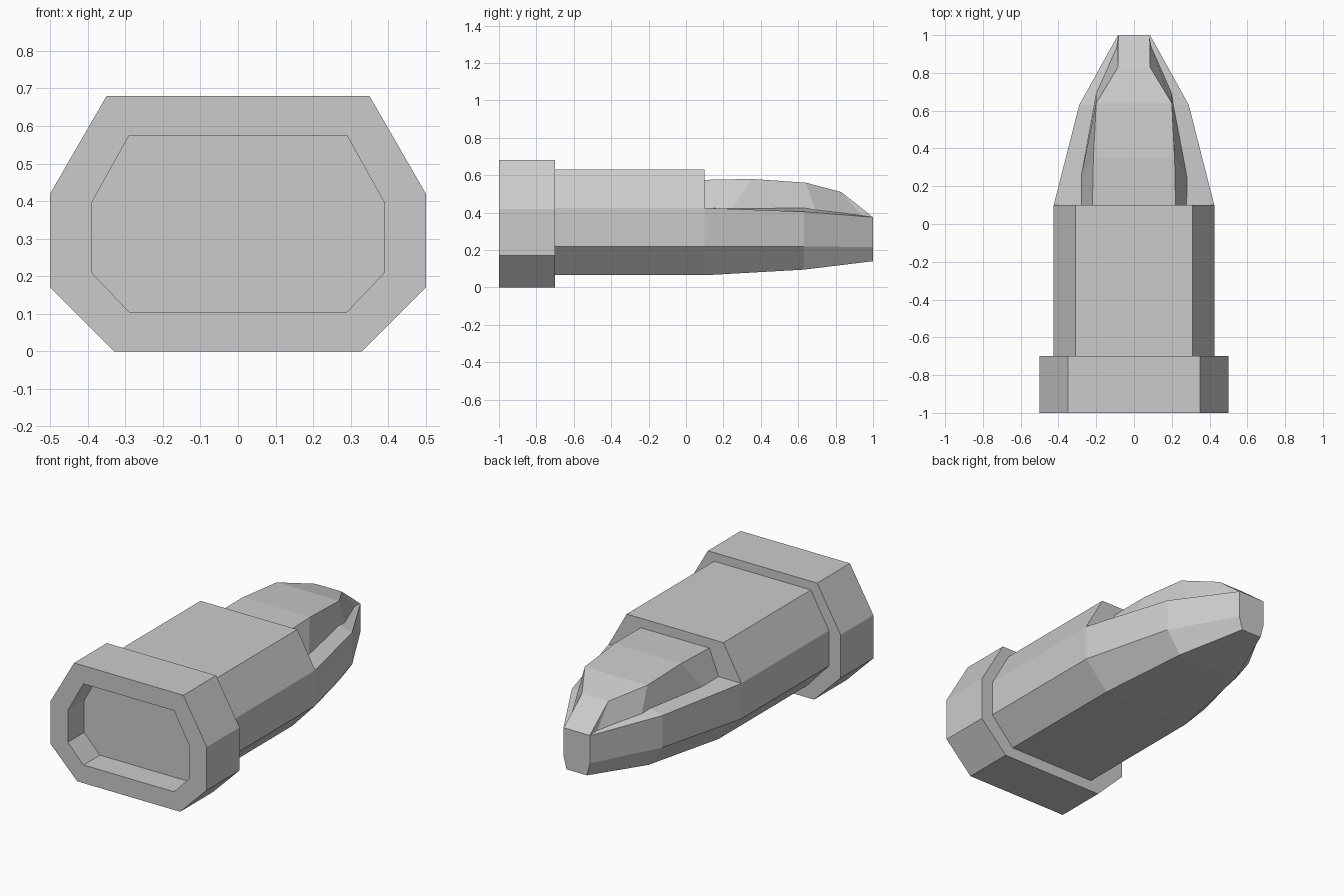
import bpy
import bmesh

cube = bpy.data.objects.get("Cube")
if cube:
    bpy.data.objects.remove(cube, do_unlink=True)

grey = bpy.data.materials.new("plain grey")
grey.use_nodes = True
grey.diffuse_color = (0.6, 0.6, 0.6, 1)
grey.node_tree.nodes["Principled BSDF"].inputs["Base Color"].default_value = grey.diffuse_color


def loft(name, half_sections):
    """Skin a run of half sections (x > 0, listed top to bottom), mirrored in x."""
    bm = bmesh.new()
    rings = []
    for half in half_sections:
        points = half + [(-x, y, z) for x, y, z in reversed(half)]
        rings.append([bm.verts.new(p) for p in points])
    for a, b in zip(rings, rings[1:]):
        for i in range(len(a)):
            j = (i + 1) % len(a)
            bm.faces.new((a[i], a[j], b[j], b[i]))
    bm.faces.new(rings[0])
    bm.faces.new(rings[-1])
    bmesh.ops.recalc_face_normals(bm, faces=bm.faces)
    mesh = bpy.data.meshes.new(name)
    bm.to_mesh(mesh)
    bm.free()
    mesh.materials.append(grey)
    obj = bpy.data.objects.new(name, mesh)
    bpy.context.collection.objects.link(obj)
    return obj


def at(y, profile):
    return [(x, y, z) for x, z in profile]


# Rear collar with a recessed end
outer = [(0.35, 0.68), (0.5, 0.42), (0.5, 0.17), (0.33, 0)]
inner = [(0.29, 0.575), (0.39, 0.395), (0.39, 0.21), (0.29, 0.105)]
loft("collar", [at(-0.7, outer), at(-1, outer), at(-1, inner), at(-0.85, inner)])

# Straight middle body
body = [(0.31, 0.63), (0.425, 0.425), (0.425, 0.22), (0.28, 0.065)]
loft("body", [at(-0.7, body), at(0.1, body)])

# Tapering lower hull with its narrow deck
loft("nose_hull", [
    at(0.1, [(0.28, 0.425)] + body[1:]),
    at(0.63, [(0.21, 0.425), (0.29, 0.405), (0.29, 0.22), (0.2, 0.095)]),
    at(1, [(0.08, 0.376), (0.085, 0.375), (0.085, 0.215), (0.065, 0.14)]),
])

# Faceted canopy: each section is a top point and a base point
loft("canopy", [
    [(0.22, 0.1, 0.575), (0.28, 0.1, 0.422)],
    [(0.215, 0.35, 0.58), (0.28, 0.25, 0.422)],
    [(0.2, 0.64, 0.56), (0.2, 0.69, 0.415)],
    [(0.085, 0.83, 0.51), (0.09, 0.94, 0.383)],
    [(0.083, 1, 0.375), (0.083, 1, 0.36)],
])
